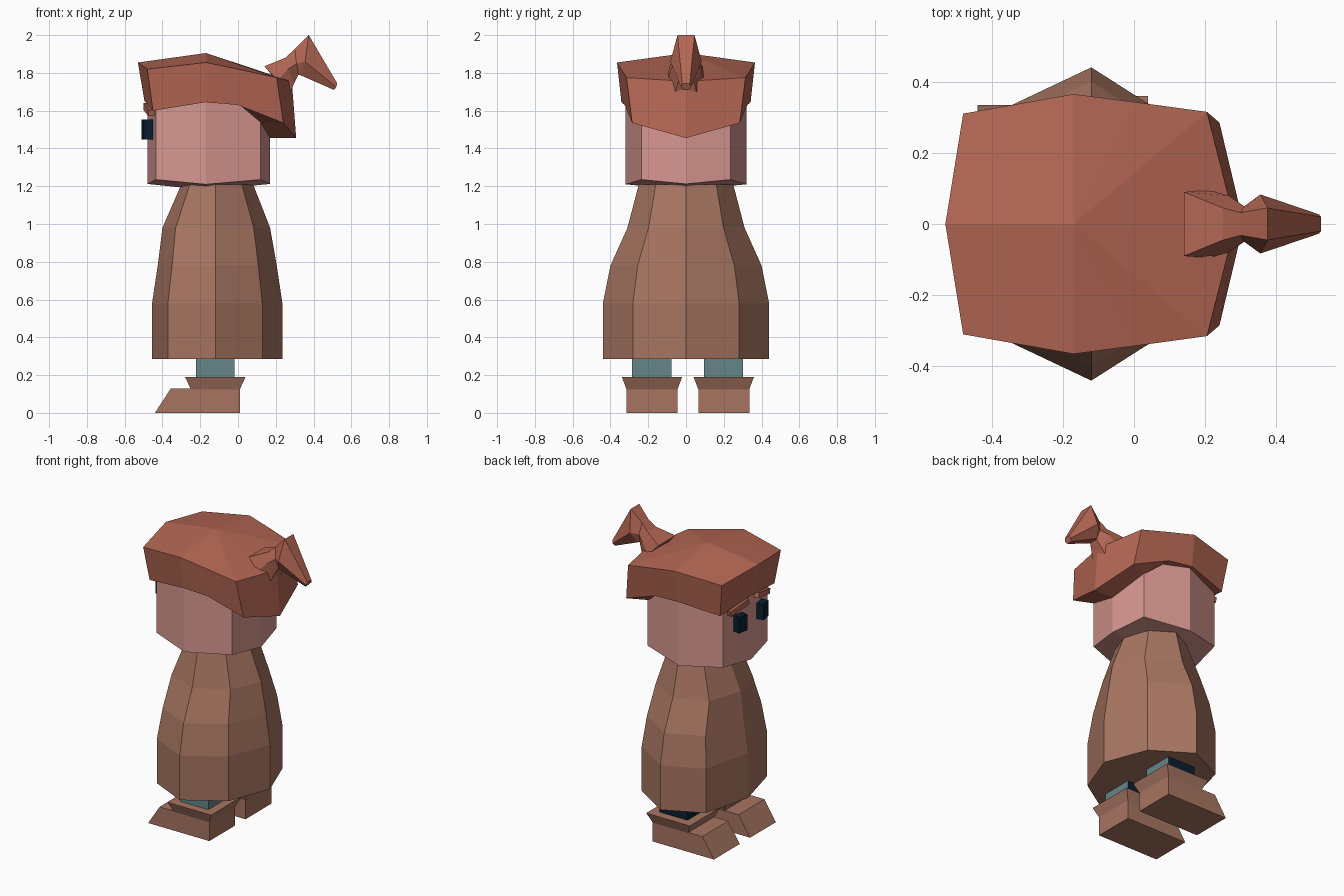
import bpy, bmesh, math
from mathutils import Vector

if "Cube" in bpy.data.objects:
    bpy.data.objects.remove(bpy.data.objects["Cube"])


def material(name, rgb):
    m = bpy.data.materials.new(name)
    lin = [((c / 255 + 0.055) / 1.055) ** 2.4 if c > 10 else c / 255 / 12.92 for c in rgb]
    m.diffuse_color = (*lin, 1)
    m.use_nodes = True
    m.node_tree.nodes["Principled BSDF"].inputs["Base Color"].default_value = m.diffuse_color
    return m


SKIN = material("skin_pink", (215, 151, 144))
HAIR = material("hair_red", (180, 103, 84))
BROWN = material("cloth_brown", (167, 117, 97))
TEAL = material("trouser_teal", (102, 133, 138))
NAVY = material("dark_navy", (10, 30, 48))


def finish(name, bm, *mats):
    bmesh.ops.recalc_face_normals(bm, faces=bm.faces)
    me = bpy.data.meshes.new(name)
    bm.to_mesh(me)
    bm.free()
    ob = bpy.data.objects.new(name, me)
    bpy.context.collection.objects.link(ob)
    for m in mats:
        me.materials.append(m)
    return ob


def mirrored(half):
    """Close a half outline (front to back, y >= 0) across y = 0."""
    return list(half) + [(x, -y, z) for x, y, z in reversed(half) if y > 0]


def loft(name, rings, mat, start=None, end=None):
    """Join rings with quads; cap with a fan to a point, or a flat face."""
    bm = bmesh.new()
    vs = [[bm.verts.new(p) for p in r] for r in rings]
    n = len(vs[0])
    for a, b in zip(vs, vs[1:]):
        for i in range(n):
            bm.faces.new((a[i], a[(i + 1) % n], b[(i + 1) % n], b[i]))
    for ring, tip in ((vs[0], start), (vs[-1], end)):
        if tip:
            c = bm.verts.new(tip)
            for i in range(n):
                bm.faces.new((ring[i], ring[(i + 1) % n], c))
        else:
            bm.faces.new(ring)
    return finish(name, bm, mat)


def box(name, centre, size, mat, tilt=(0, 0, 0)):
    bm = bmesh.new()
    bmesh.ops.create_cube(bm, size=1)
    bmesh.ops.scale(bm, vec=size, verts=bm.verts)
    ob = finish(name, bm, mat)
    ob.location, ob.rotation_euler = centre, tilt
    return ob


# robe: eight-sided bell (z, front reach, back reach, half width)
robe = []
for z, f, b, w in [(0.285, .335, .355, .44), (0.58, .335, .355, .44), (0.78, .305, .325, .40),
                   (0.98, .28, .29, .31), (1.21, .18, .20, .25)]:
    robe.append(mirrored([(-.12 - f, 0, z), (-.12 - f * .75, w * .73, z), (-.12, w, z),
                          (-.12 + b * .7, w * .64, z), (-.12 + b, 0, z)]))
loft("robe", robe, BROWN)

# head: eight-sided block with a slightly pointed underside
plan = [(-.478, 0, 1.212), (-.435, .235, 1.235), (-.17, .32, 1.21), (.12, .235, 1.235), (.17, 0, 1.212)]
loft("head", [mirrored(plan), mirrored([(x, y, 1.69) for x, y, z in plan])], SKIN,
     start=(-.17, 0, 1.18))

# hair: domed cap with a thick lower rim
top = [(-.53, 0, 1.855), (-.48, .31, 1.82), (-.17, .365, 1.855), (.0, .343, 1.82),
       (.205, .315, 1.775), (.285, 0, 1.755)]
rim = [(-.495, 0, 1.65), (-.45, .285, 1.60), (-.17, .342, 1.645), (.0, .325, 1.63),
       (.24, .285, 1.535), (.308, 0, 1.455)]
inner = [(-.465, 0, 1.65), (-.425, .225, 1.605), (-.17, .31, 1.645), (.0, .262, 1.63),
         (.115, .23, 1.535), (.165, 0, 1.455)]
loft("hair", [mirrored(top), mirrored(rim), mirrored(inner)], HAIR,
     start=(-.17, 0, 1.905), end=(-.17, 0, 1.66))

# ponytail: pinched six-sided tube (top, side, bottom edge of each section)
sections = [[(.14, .09, 1.835), (.21, .095, 1.76), (.27, .06, 1.68)],
            [(.25, .045, 1.88), (.265, .08, 1.82), (.295, .045, 1.74)],
            [(.30, .032, 1.925), (.31, .05, 1.85), (.32, .03, 1.79)],
            [(.375, .045, 2.0), (.355, .083, 1.86), (.325, .04, 1.79)],
            [(.525, .02, 1.745), (.52, .027, 1.725), (.508, .018, 1.71)]]
loft("ponytail", [mirrored(s) for s in sections], HAIR)

# eyes and brows
for s in (-1, 1):
    box("eye", (-.475, s * .115, 1.50), (.06, .07, .105), NAVY, (0, 0, -s * .17))
    box("brow", (-.468, s * .125, 1.605), (.04, .16, .035), HAIR, (-s * .22, 0, -s * .17))


def rect(x0, x1, y, half, z):
    return [(x0, y - half, z), (x1, y - half, z), (x1, y + half, z), (x0, y + half, z)]


# legs and boots
for y in (-.18, .20):
    leg = box("leg", (-.12, y - .002, .27), (.205, .208, .22), TEAL)
    leg.data.materials.append(NAVY)
    for p in leg.data.polygons:
        if p.normal.x < -.5 or p.normal.y > .5:
            p.material_index = 1
    loft("boot", [rect(-.44, .01, y, .135, 0), rect(-.355, .01, y, .135, .13)], BROWN)
    loft("boot_cuff", [rect(-.25, .01, y, .135, .125), rect(-.28, .04, y, .16, .19)], BROWN)
